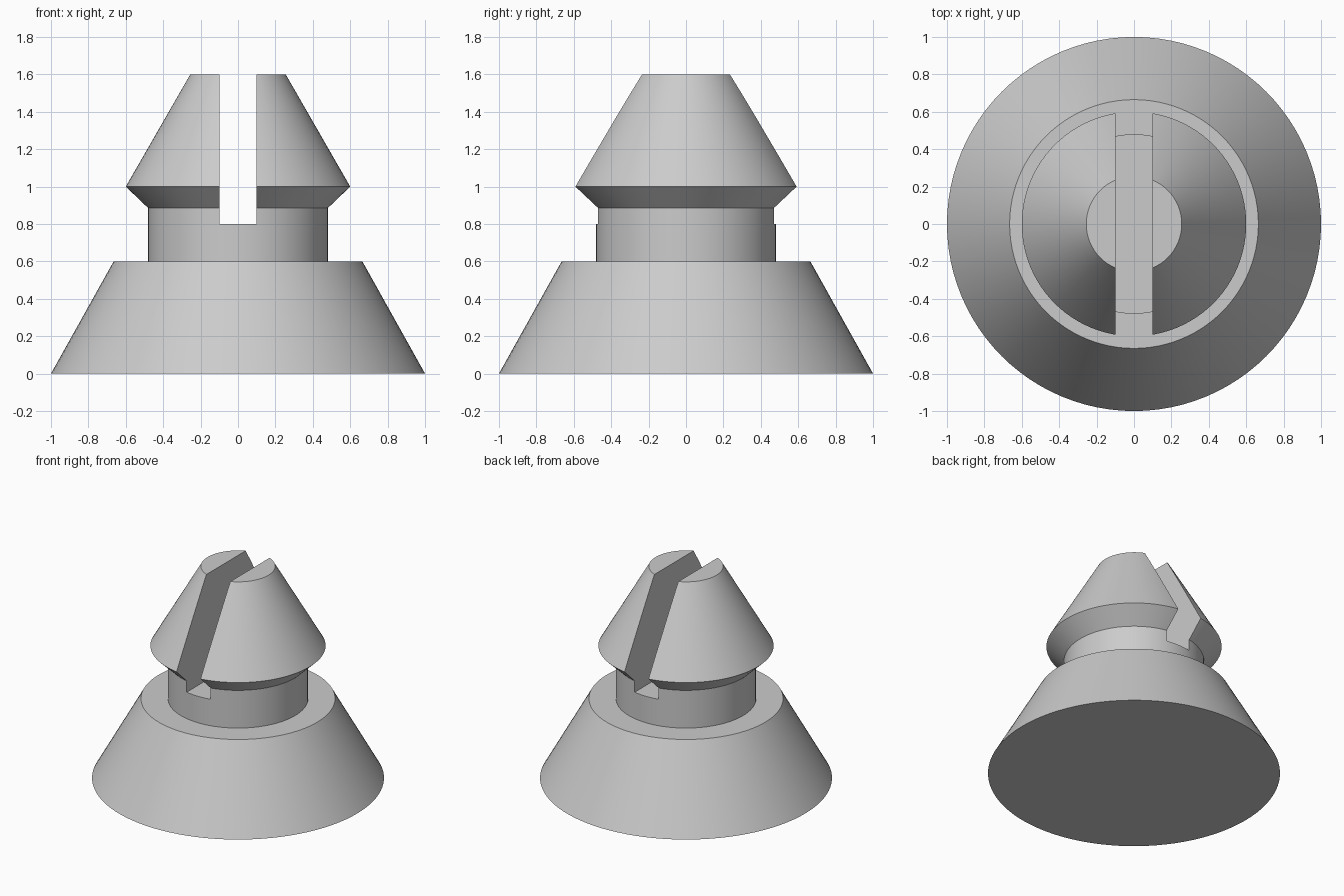
import bpy, bmesh, math

cube = bpy.data.objects.get("Cube")
if cube:
    bpy.data.objects.remove(cube, do_unlink=True)

# One plain grey for the whole clip
grey = bpy.data.materials.new("plain_grey")
grey.use_nodes = True
colour = (0.6, 0.6, 0.6, 1)
grey.diffuse_color = colour
grey.node_tree.nodes["Principled BSDF"].inputs["Base Color"].default_value = colour


def make_object(name, bm):
    mesh = bpy.data.meshes.new(name)
    bm.to_mesh(mesh)
    bm.free()
    mesh.materials.append(grey)
    obj = bpy.data.objects.new(name, mesh)
    bpy.context.collection.objects.link(obj)
    return obj


def lathe(name, profile, segments=96):
    """Closed solid turned about z from (radius, height) points."""
    bm = bmesh.new()
    rings = []
    for r, z in profile:
        angles = [2 * math.pi * i / segments for i in range(segments)]
        rings.append([bm.verts.new((r * math.cos(a), r * math.sin(a), z)) for a in angles])
    for low, high in zip(rings, rings[1:]):
        for i in range(segments):
            j = (i + 1) % segments
            bm.faces.new((low[i], low[j], high[j], high[i]))
    bm.faces.new(rings[0][::-1])
    bm.faces.new(rings[-1])
    return make_object(name, bm)


# Turned body: flared base, neck, barbed conical head
clip = lathe("slotted_clip_body", [
    (1.0, 0), (0.665, 0.6), (0.48, 0.6), (0.48, 0.885), (0.6, 1.0), (0.255, 1.6)])

# Slot through the head and upper neck, front to back
bm = bmesh.new()
bmesh.ops.create_cube(bm, size=1)
bmesh.ops.scale(bm, vec=(0.2, 2, 1), verts=bm.verts)
bmesh.ops.translate(bm, vec=(0, 0, 1.3), verts=bm.verts)
cutter = make_object("slot_cutter", bm)
cutter.hide_render = True

cut = clip.modifiers.new("slot", 'BOOLEAN')
cut.operation = 'DIFFERENCE'
cut.solver = 'EXACT'
cut.object = cutter

bpy.ops.object.select_all(action='DESELECT')
clip.select_set(True)
bpy.context.view_layer.objects.active = clip
bpy.ops.object.modifier_apply(modifier=cut.name)
bpy.data.objects.remove(cutter, do_unlink=True)

# Smooth the turned surfaces, keep the rims and slot crisp
bpy.ops.object.shade_smooth_by_angle(angle=math.radians(30))
